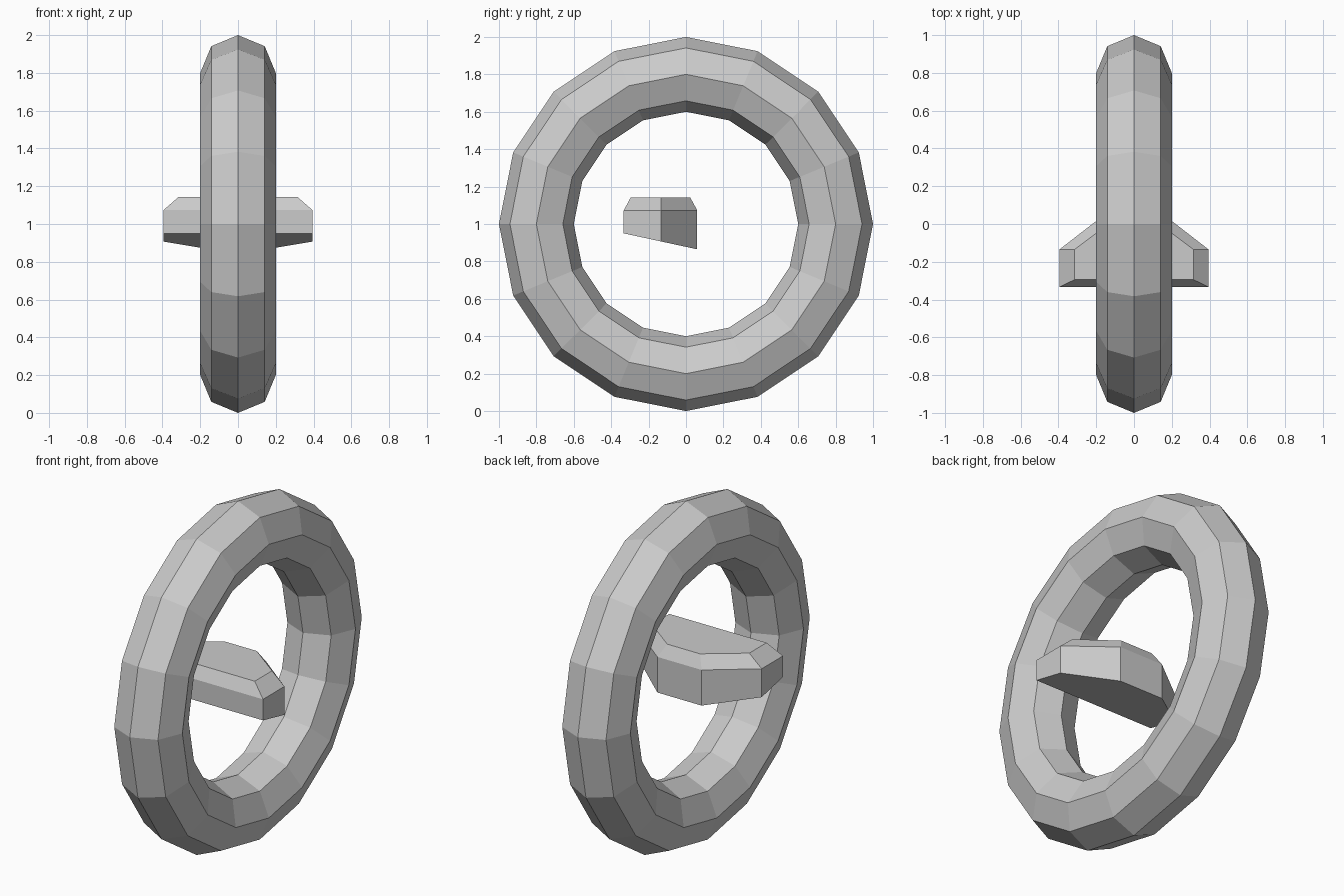
import bpy
import bmesh
import math

if "Cube" in bpy.data.objects:
    bpy.data.objects.remove(bpy.data.objects["Cube"])

grey = bpy.data.materials.new("plain grey")
grey.diffuse_color = (0.6, 0.6, 0.6, 1)
grey.use_nodes = True
grey.node_tree.nodes["Principled BSDF"].inputs["Base Color"].default_value = grey.diffuse_color


def finish(bm, name):
    """Turn a bmesh into a flat-shaded grey object."""
    bmesh.ops.recalc_face_normals(bm, faces=bm.faces)
    mesh = bpy.data.meshes.new(name)
    bm.to_mesh(mesh)
    bm.free()
    mesh.materials.append(grey)
    obj = bpy.data.objects.new(name, mesh)
    bpy.context.collection.objects.link(obj)
    return obj


def bridge(bm, a, b):
    """Join two closed loops of vertices with quads."""
    n = len(a)
    for i in range(n):
        j = (i + 1) % n
        bm.faces.new((a[i], a[j], b[j], b[i]))


# Upright ring: octagonal section swept in 16 steps around the x axis
bm = bmesh.new()
STEPS, SIDES, MAJOR, MINOR = 16, 8, 0.8, 0.2
loops = []
for s in range(STEPS):
    a = math.tau * s / STEPS
    loop = []
    for k in range(SIDES):
        t = math.tau * k / SIDES
        r = MAJOR + MINOR * math.cos(t)
        loop.append(bm.verts.new((MINOR * math.sin(t), r * math.sin(a), 1 + r * math.cos(a))))
    loops.append(loop)
for s in range(STEPS):
    bridge(bm, loops[s], loops[(s + 1) % STEPS])
finish(bm, "ring")

# Saddle block: hexagonal plan, bevelled top rim, underside sloping down to the back
half_outer = [(0.395, -0.333), (0.395, -0.135), (0.143, 0.06)]
half_inner = [(0.315, -0.295), (0.315, -0.135), (0.106, 0.022)]


def mirrored(half):
    return half + [(-x, y) for x, y in reversed(half)]


def underside(y):
    return 0.95 - 0.217 * (y + 0.333)


bm = bmesh.new()
bottom = [bm.verts.new((x, y, underside(y))) for x, y in mirrored(half_outer)]
rim = [bm.verts.new((x, y, 1.073)) for x, y in mirrored(half_outer)]
top = [bm.verts.new((x, y, 1.143)) for x, y in mirrored(half_inner)]
bridge(bm, bottom, rim)
bridge(bm, rim, top)
bm.faces.new(top)
bm.faces.new(bottom)
finish(bm, "saddle_block")
